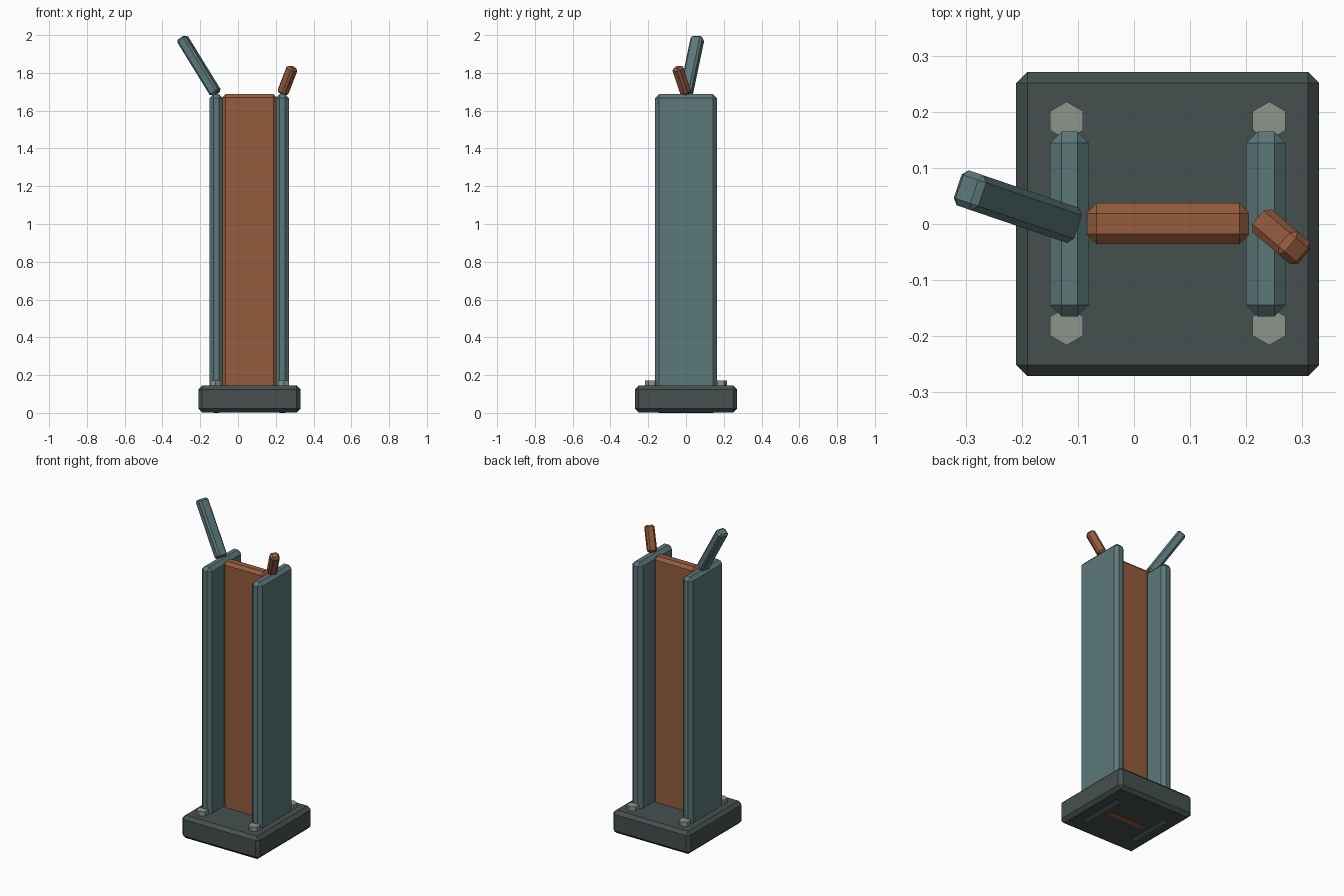
import bpy, bmesh
from mathutils import Vector, Matrix

if "Cube" in bpy.data.objects:
    bpy.data.objects.remove(bpy.data.objects["Cube"])


def material(name, rgb):
    m = bpy.data.materials.new(name)
    m.diffuse_color = (*rgb, 1)
    m.use_nodes = True
    m.node_tree.nodes["Principled BSDF"].inputs["Base Color"].default_value = m.diffuse_color
    return m


TEAL = material("teal_steel", (0.107, 0.188, 0.195))
DARK = material("dark_steel", (0.06, 0.078, 0.078))
RUST = material("rust", (0.296, 0.107, 0.047))
BOLT = material("bolt_metal", (0.26, 0.30, 0.26))


def finish(name, bm, mat):
    mesh = bpy.data.meshes.new(name)
    bm.to_mesh(mesh)
    bm.free()
    mesh.materials.append(mat)
    ob = bpy.data.objects.new(name, mesh)
    bpy.context.collection.objects.link(ob)
    return ob


def block(name, size, matrix, bevel, mat):
    """Box with a single chamfer on every edge."""
    bm = bmesh.new()
    bmesh.ops.create_cube(bm, size=1)
    bmesh.ops.scale(bm, vec=size, verts=bm.verts)
    bmesh.ops.bevel(bm, geom=bm.edges[:], offset=bevel, segments=1,
                    affect='EDGES', clamp_overlap=True)
    bm.transform(matrix)
    return finish(name, bm, mat)


def upright(name, lo, hi, bevel, mat):
    lo, hi = Vector(lo), Vector(hi)
    return block(name, hi - lo, Matrix.Translation((lo + hi) / 2), bevel, mat)


def leaning_bar(name, start, end, width, depth, bevel, mat):
    """Chamfered bar whose width stays horizontal."""
    start, end = Vector(start), Vector(end)
    axis = (end - start).normalized()
    side = Vector((0, 0, 1)).cross(axis).normalized()
    face = side.cross(axis)
    rot = Matrix((face, side, -axis)).transposed()
    if rot.determinant() < 0:
        rot = Matrix((face, side, axis)).transposed()
    mat4 = Matrix.Translation((start + end) / 2) @ rot.to_4x4()
    return block(name, (depth, width, (end - start).length), mat4, bevel, mat)


# Foundation slab
upright("base", (-0.21, -0.271, 0.002), (0.33, 0.271, 0.145), 0.02, DARK)

# I-beam: two flanges joined by a web
upright("left_flange", (-0.15, -0.165, 0), (-0.08, 0.165, 1.687), 0.021, TEAL)
upright("right_flange", (0.20, -0.165, 0), (0.271, 0.165, 1.687), 0.021, TEAL)
upright("web", (-0.085, -0.036, 0.001), (0.206, 0.037, 1.687), 0.018, RUST)

# Hexagonal anchor bolts at the flange ends
for side, x in (("left", -0.12), ("right", 0.241)):
    for end, y in (("front", -0.182), ("back", 0.184)):
        bm = bmesh.new()
        bmesh.ops.create_cone(bm, cap_ends=True, segments=6, radius1=0.034,
                              radius2=0.034, depth=0.052)
        if abs(max(v.co.y for v in bm.verts) - 0.034) > 0.001:
            bmesh.ops.rotate(bm, verts=bm.verts, matrix=Matrix.Rotation(0.5235988, 3, 'Z'))
        bm.transform(Matrix.Translation((x, y, 0.146)))
        finish(f"{side}_{end}_bolt", bm, BOLT)

# Bent scraps sticking out of the broken top
leaning_bar("left_torn_bar", (-0.116, 0, 1.69), (-0.298, 0.062, 1.986),
            0.066, 0.055, 0.011, TEAL)
leaning_bar("right_torn_bar", (0.235, 0, 1.69), (0.289, -0.046, 1.83),
            0.053, 0.053, 0.011, RUST)
